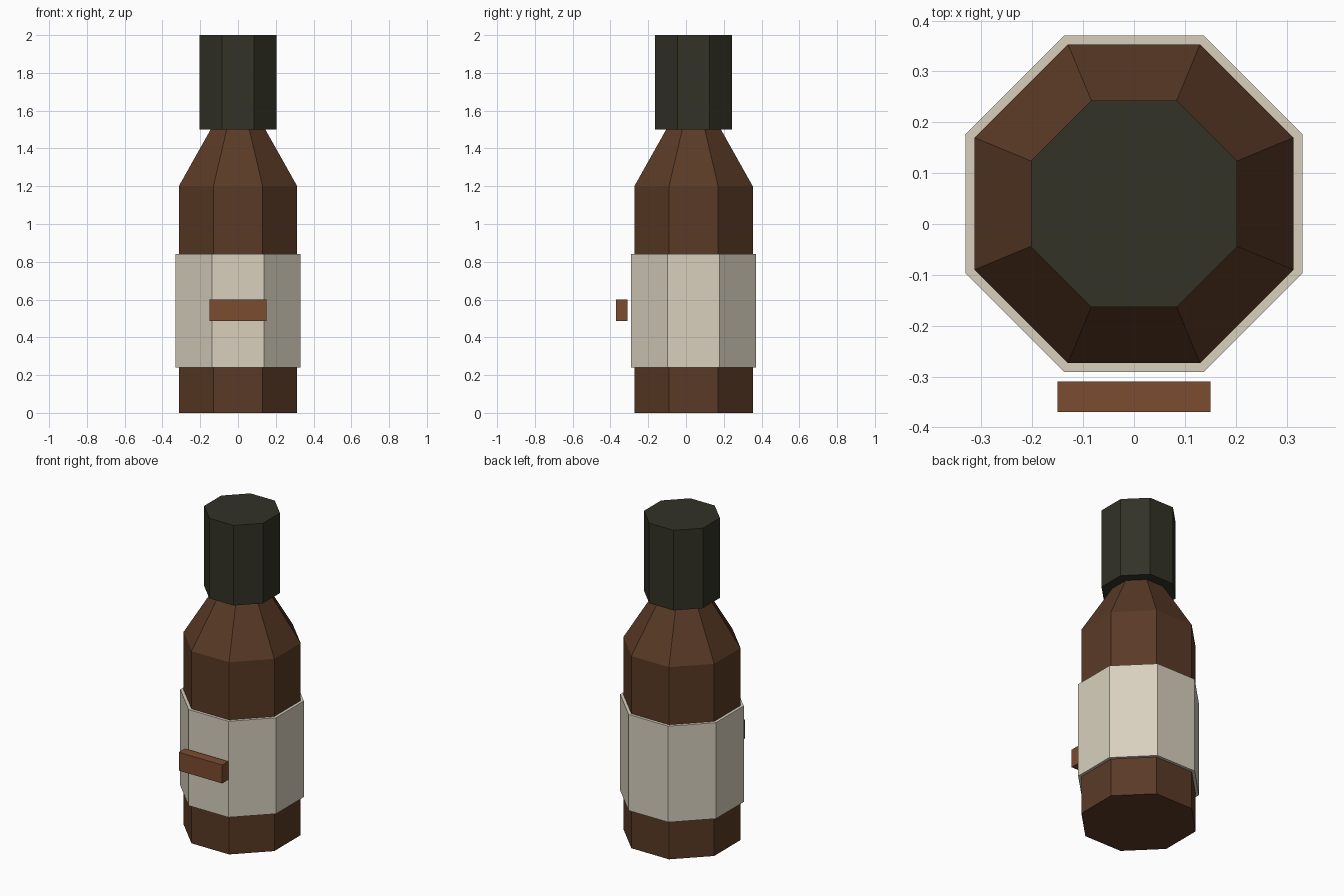
import bpy, math

if "Cube" in bpy.data.objects:
    bpy.data.objects.remove(bpy.data.objects["Cube"])

CY = 0.04          # bottle axis sits slightly behind the origin
SIDES = 8


def material(name, rgb):
    """Flat colour from 0-255 sRGB values."""
    m = bpy.data.materials.new(name)
    lin = [((c / 255 + 0.055) / 1.055) ** 2.4 for c in rgb]
    m.diffuse_color = (*lin, 1)
    m.use_nodes = True
    m.node_tree.nodes["Principled BSDF"].inputs["Base Color"].default_value = m.diffuse_color
    return m


def lathe(name, profile, mat, ring=False):
    """Eight-sided solid from (apothem, z) pairs; ring=True closes the profile as a band."""
    verts, faces = [], []
    for apothem, z in profile:
        r = apothem / math.cos(math.pi / SIDES)
        for i in range(SIDES):
            a = (i + 0.5) * 2 * math.pi / SIDES
            verts.append((r * math.cos(a), CY + r * math.sin(a), z))
    n = len(profile)
    for k in range(n if ring else n - 1):
        lo, hi = k * SIDES, (k + 1) % n * SIDES
        for i in range(SIDES):
            j = (i + 1) % SIDES
            faces.append((lo + i, lo + j, hi + j, hi + i))
    if not ring:
        faces.append(tuple(reversed(range(SIDES))))
        faces.append(tuple(range((n - 1) * SIDES, n * SIDES)))
    me = bpy.data.meshes.new(name)
    me.from_pydata(verts, [], faces)
    me.materials.append(mat)
    ob = bpy.data.objects.new(name, me)
    bpy.context.collection.objects.link(ob)
    return ob


brown = material("dark brown glass", (90, 58, 38))
cream = material("cream paper", (216, 208, 190))
black = material("dark olive cap", (50, 50, 39))
rust = material("rust brown", (124, 76, 49))

# bottle body, shoulder and short neck hidden in the cap
lathe("bottle", [(0.3135, 0), (0.3135, 1.2), (0.145, 1.5), (0.145, 1.54)], brown)

# tall cap
lathe("cap", [(0.203, 1.5), (0.203, 2.0)], black)

# paper band round the body
lathe("label", [(0.331, 0.24), (0.331, 0.84), (0.308, 0.84), (0.308, 0.24)], cream, ring=True)

# small bar in front of the label
bpy.ops.mesh.primitive_cube_add(size=1, location=(0, -0.34, 0.543))
bar = bpy.context.object
bar.name = "label_bar"
bar.scale = (0.30, 0.06, 0.115)
bpy.ops.object.transform_apply(location=False, rotation=False, scale=True)
bar.data.materials.append(rust)
